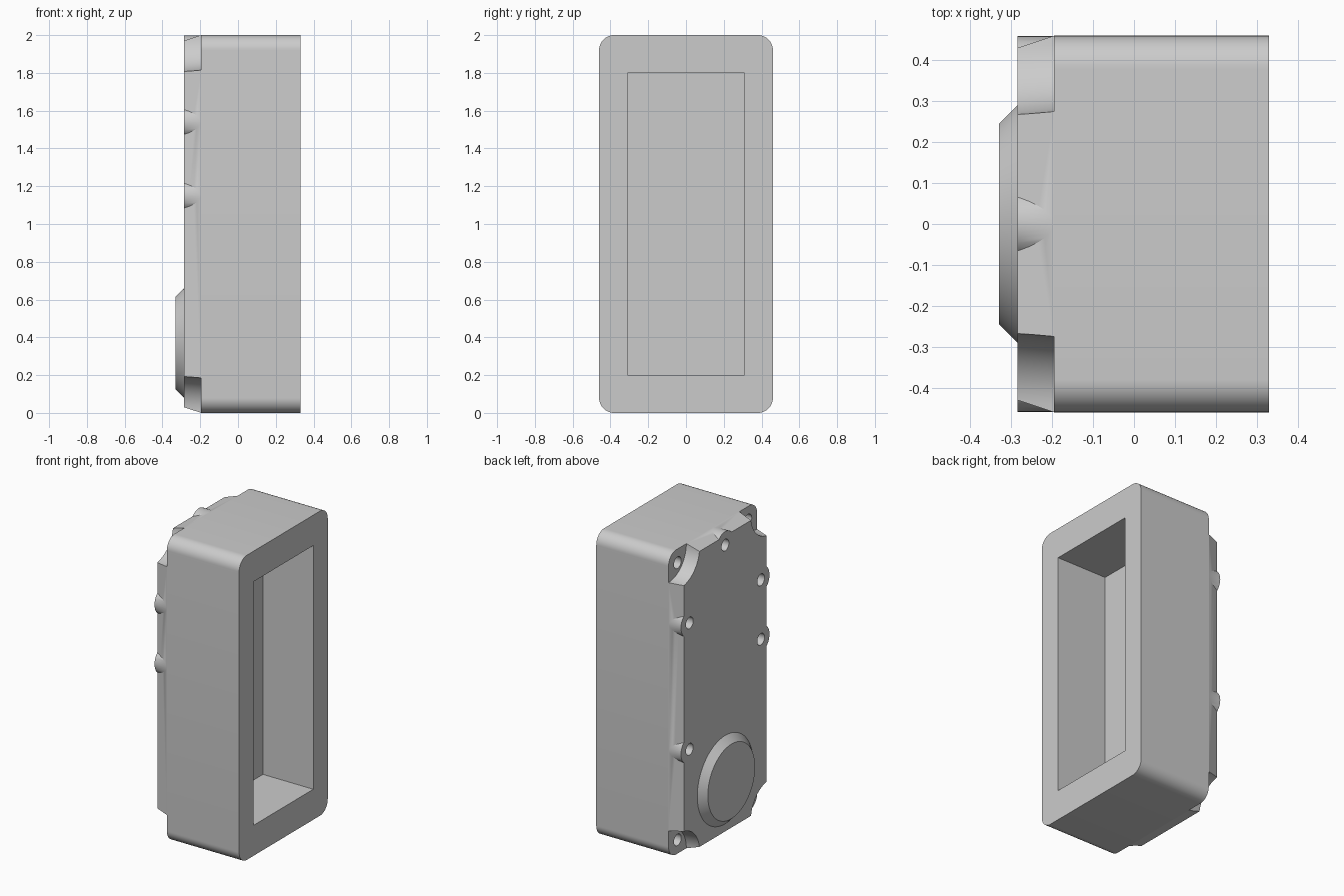
import bpy, bmesh
from math import sin, cos, pi

if "Cube" in bpy.data.objects:
    bpy.data.objects.remove(bpy.data.objects["Cube"], do_unlink=True)

grey = bpy.data.materials.new("light grey")
grey.use_nodes = True
colour = (0.6, 0.6, 0.6, 1)
grey.diffuse_color = colour
grey.node_tree.nodes["Principled BSDF"].inputs["Base Color"].default_value = colour

# Main dimensions
HALF_W, HEIGHT = 0.46, 2.0
FRONT_X, SEAT_X, COVER_X, DISC_X = 0.33, -0.195, -0.285, -0.33


def circle(y, z, r, n=48):
    return [(y + r * cos(2 * pi * i / n), z + r * sin(2 * pi * i / n)) for i in range(n)]


def rectangle(half_w, z0, z1):
    return [(half_w, z0), (half_w, z1), (-half_w, z1), (-half_w, z0)]


def rounded_rectangle(half_w, z0, z1, r, n=12):
    centres = [(half_w - r, z1 - r), (r - half_w, z1 - r), (r - half_w, z0 + r), (half_w - r, z0 + r)]
    return [(y + r * cos((q + i / n) * pi / 2), z + r * sin((q + i / n) * pi / 2))
            for q, (y, z) in enumerate(centres) for i in range(n + 1)]


def loft(name, ring_a, xa, ring_b, xb):
    """Solid between two matching outlines at two depths."""
    bm = bmesh.new()
    a = [bm.verts.new((xa, y, z)) for y, z in ring_a]
    b = [bm.verts.new((xb, y, z)) for y, z in ring_b]
    bm.faces.new(a)
    bm.faces.new(b)
    for i in range(len(a)):
        j = (i + 1) % len(a)
        bm.faces.new((a[i], a[j], b[j], b[i]))
    bmesh.ops.recalc_face_normals(bm, faces=bm.faces)
    mesh = bpy.data.meshes.new(name)
    bm.to_mesh(mesh)
    bm.free()
    mesh.materials.append(grey)
    obj = bpy.data.objects.new(name, mesh)
    bpy.context.collection.objects.link(obj)
    return obj


def activate(obj):
    bpy.ops.object.select_all(action='DESELECT')
    obj.select_set(True)
    bpy.context.view_layer.objects.active = obj


def combine(obj, tool, operation):
    """Apply one boolean and discard its tool."""
    activate(obj)
    mod = obj.modifiers.new("boolean", 'BOOLEAN')
    mod.operation, mod.solver, mod.object = operation, 'EXACT', tool
    bpy.ops.object.modifier_apply(modifier=mod.name)
    bpy.data.objects.remove(tool, do_unlink=True)


def drill(obj, y, z, x0, x1):
    ring = circle(y, z, 0.038, 24)
    combine(obj, loft("drill", ring, x0, ring, x1), 'DIFFERENCE')


# Housing: rounded block with a deep rectangular pocket
outline = rounded_rectangle(HALF_W, 0, HEIGHT, 0.08)
housing = loft("housing", outline, SEAT_X, outline, FRONT_X)
opening = rectangle(0.31, 0.2, 1.8)
combine(housing, loft("pocket", opening, -0.036, opening, 0.5), 'DIFFERENCE')

# Cover: plate with sloping sides
cover = loft("cover", rectangle(HALF_W, 0, HEIGHT), SEAT_X,
             rectangle(0.43, 0.03, 1.97), COVER_X)

# Round notches in the cover and screw holes at the corners
for side in (-1, 1):
    for corner_z, hole_z in ((0, 0.09), (HEIGHT, 1.91)):
        y = side * HALF_W
        notch = loft("notch", circle(y, corner_z, 0.183, 64), SEAT_X + 0.02,
                     circle(y, corner_z, 0.197, 64), COVER_X - 0.02)
        combine(cover, notch, 'DIFFERENCE')
        drill(housing, side * 0.366, hole_z, SEAT_X - 0.05, -0.08)

# Screw bosses along the cover edges
bosses = [(0, 1.91), (0.37, 1.54), (0.37, 0.71), (-0.37, 1.54), (-0.37, 1.15)]
for y, z in bosses:
    ring = circle(y, z, 0.089)
    combine(cover, loft("boss", ring, SEAT_X, ring, COVER_X), 'UNION')
for y, z in bosses:
    drill(cover, y, z, COVER_X - 0.05, SEAT_X + 0.05)
    drill(housing, y, z, SEAT_X - 0.05, -0.08)

# Raised disc low on the cover
disc = loft("raised_disc", circle(0, 0.37, 0.29, 96), COVER_X,
            circle(0, 0.37, 0.245, 96), DISC_X)

for obj in (housing, cover, disc):
    activate(obj)
    bpy.ops.object.shade_smooth_by_angle(angle=pi / 6)
